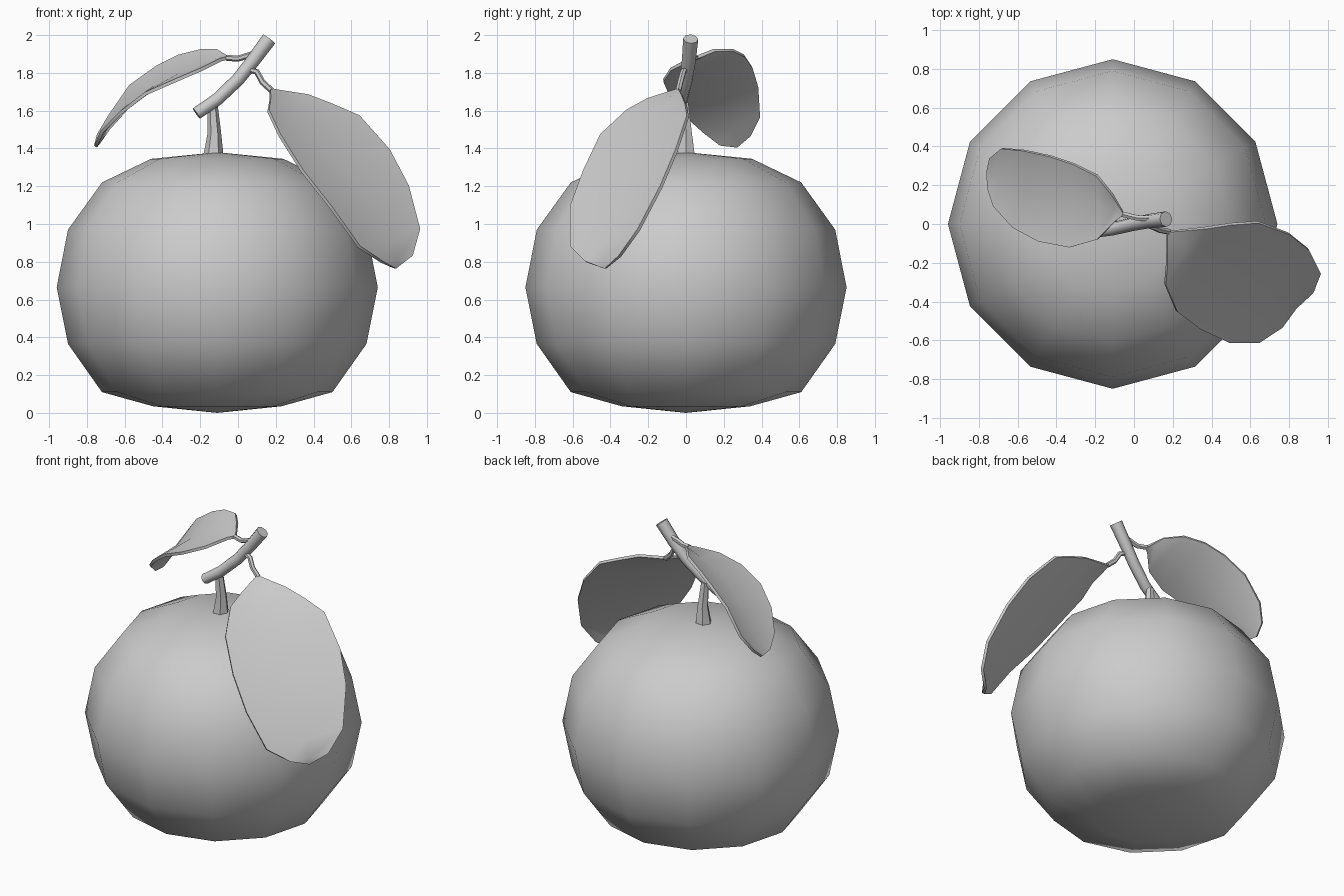
import bpy
import bmesh
import math
from mathutils import Vector

default_cube = bpy.data.objects.get("Cube")
if default_cube:
    bpy.data.objects.remove(default_cube, do_unlink=True)


def make_material(name, colour):
    material = bpy.data.materials.new(name)
    material.use_nodes = True
    material.diffuse_color = colour
    material.node_tree.nodes["Principled BSDF"].inputs["Base Color"].default_value = colour
    return material


plain_grey = make_material("plain grey", (0.6, 0.6, 0.6, 1))


def finish(name, bm, smooth_angle):
    """Turn a bmesh into a smooth shaded object that keeps its sharp edges."""
    bmesh.ops.recalc_face_normals(bm, faces=bm.faces)
    mesh = bpy.data.meshes.new(name)
    bm.to_mesh(mesh)
    bm.free()
    mesh.materials.append(plain_grey)
    obj = bpy.data.objects.new(name, mesh)
    bpy.context.collection.objects.link(obj)
    bpy.ops.object.select_all(action="DESELECT")
    obj.select_set(True)
    bpy.context.view_layer.objects.active = obj
    bpy.ops.object.shade_smooth_by_angle(angle=math.radians(smooth_angle))
    return obj


def bridge(bm, rings):
    """Join successive closed rings of vertices with quads."""
    for low, high in zip(rings, rings[1:]):
        count = len(low)
        for i in range(count):
            j = (i + 1) % count
            bm.faces.new((low[i], low[j], high[j], high[i]))


def ring(bm, centre, side, up, radius, sides):
    angles = [math.tau * i / sides for i in range(sides)]
    return [bm.verts.new(centre + radius * (math.cos(a) * side + math.sin(a) * up))
            for a in angles]


def make_fruit(name, centre_x, profile, bottom, top, sides):
    """Revolve a (radius, height) profile and close it at both poles."""
    bm = bmesh.new()
    rings = [ring(bm, Vector((centre_x, 0, z)), Vector((1, 0, 0)), Vector((0, 1, 0)), r, sides)
             for r, z in profile]
    bridge(bm, rings)
    for pole_z, rim in ((bottom, rings[0]), (top, rings[-1])):
        pole = bm.verts.new((centre_x, 0, pole_z))
        for i in range(sides):
            bm.faces.new((rim[i], rim[(i + 1) % sides], pole))
    return finish(name, bm, 60)


def make_tube(name, points, radii, sides):
    """Sweep a tapering round section along a path, with flat caps."""
    bm = bmesh.new()
    points = [Vector(p) for p in points]
    rings = []
    for i, (point, radius) in enumerate(zip(points, radii)):
        along = (points[min(i + 1, len(points) - 1)] - points[max(i - 1, 0)]).normalized()
        side = along.cross(Vector((0, 1, 0))).normalized()
        rings.append(ring(bm, point, side, side.cross(along), radius, sides))
    bridge(bm, rings)
    bm.faces.new(rings[0])
    bm.faces.new(rings[-1])
    return finish(name, bm, 50)


def make_leaf(name, base, tip, edge_a, edge_b, channel):
    """Span two outline edges with a sunken midrib, then give the blade thickness."""
    bm = bmesh.new()
    base, tip = Vector(base), Vector(tip)
    start, end = bm.verts.new(base), bm.verts.new(tip)
    rows = []
    for i, (a, b) in enumerate(zip(edge_a, edge_b)):
        a, b = Vector(a), Vector(b)
        normal = (a - b).cross(tip - base).normalized()
        if normal.z < 0:
            normal.negate()
        fade = math.sin(math.pi * (i + 1) / (len(edge_a) + 1))
        middle = (a + b) / 2 - normal * channel * fade
        rows.append([bm.verts.new(p) for p in (a, middle, b)])
    for row, following in zip(rows, rows[1:]):
        for k in range(2):
            bm.faces.new((row[k], row[k + 1], following[k + 1], following[k]))
    for k in range(2):
        bm.faces.new((start, rows[0][k + 1], rows[0][k]))
        bm.faces.new((end, rows[-1][k], rows[-1][k + 1]))
    leaf = finish(name, bm, 50)
    blade = leaf.modifiers.new("blade thickness", "SOLIDIFY")
    blade.thickness = 0.018
    blade.offset = 0
    bpy.ops.object.modifier_apply(modifier=blade.name)
    bpy.ops.object.shade_smooth_by_angle(angle=math.radians(50))
    return leaf


# Rounded, slightly flattened fruit body
make_fruit("fruit_body", -0.11,
           [(0.34, 0.035), (0.61, 0.11), (0.79, 0.365), (0.85, 0.665),
            (0.79, 0.97), (0.61, 1.22), (0.35, 1.345)],
           bottom=0, top=1.38, sides=12)

# Flared stem and the slanting twig it carries
make_tube("stem", [(-0.13, 0, 1.36), (-0.125, 0, 1.48), (-0.135, -0.01, 1.64)],
          [0.054, 0.036, 0.026], 6)
make_tube("twig",
          [(-0.22, -0.04, 1.585), (-0.11, -0.025, 1.66), (0, 0, 1.765),
           (0.08, 0.015, 1.865), (0.165, 0.025, 1.98)],
          [0.033, 0.034, 0.035, 0.037, 0.04], 8)

# Thin stalks joining the leaves to the twig
make_tube("left_leaf_stalk",
          [(0.05, 0, 1.82), (0.1, -0.015, 1.805), (0.13, -0.03, 1.75), (0.18, -0.04, 1.705)],
          [0.016] * 4, 6)
make_tube("right_leaf_stalk",
          [(0.08, 0.03, 1.9), (0.03, 0.03, 1.885), (0, 0.035, 1.875), (-0.06, 0.05, 1.88)],
          [0.016] * 4, 6)

# Large drooping leaf on the left
make_leaf("left_leaf", (0.17, -0.04, 1.71), (0.83, -0.425, 0.765),
          [(0.37, -0.02, 1.68), (0.5, 0, 1.63), (0.64, 0.01, 1.57), (0.8, -0.05, 1.39),
           (0.9, -0.13, 1.2), (0.96, -0.25, 0.97), (0.92, -0.35, 0.83)],
          [(0.17, -0.2, 1.66), (0.16, -0.31, 1.6), (0.22, -0.45, 1.47), (0.34, -0.54, 1.28),
           (0.49, -0.61, 1.09), (0.64, -0.61, 0.88), (0.76, -0.53, 0.8)],
          channel=0.04)

# Arched leaf on the right
make_leaf("right_leaf", (-0.05, 0.05, 1.88), (-0.755, 0.27, 1.41),
          [(-0.11, 0.15, 1.92), (-0.19, 0.25, 1.92), (-0.31, 0.31, 1.89), (-0.43, 0.35, 1.83),
           (-0.57, 0.38, 1.73), (-0.68, 0.39, 1.57), (-0.74, 0.34, 1.47)],
          [(-0.09, 0.02, 1.87), (-0.19, -0.08, 1.82), (-0.33, -0.12, 1.76), (-0.49, -0.09, 1.69),
           (-0.62, -0.02, 1.59), (-0.72, 0.09, 1.49), (-0.75, 0.18, 1.42)],
          channel=0.04)
